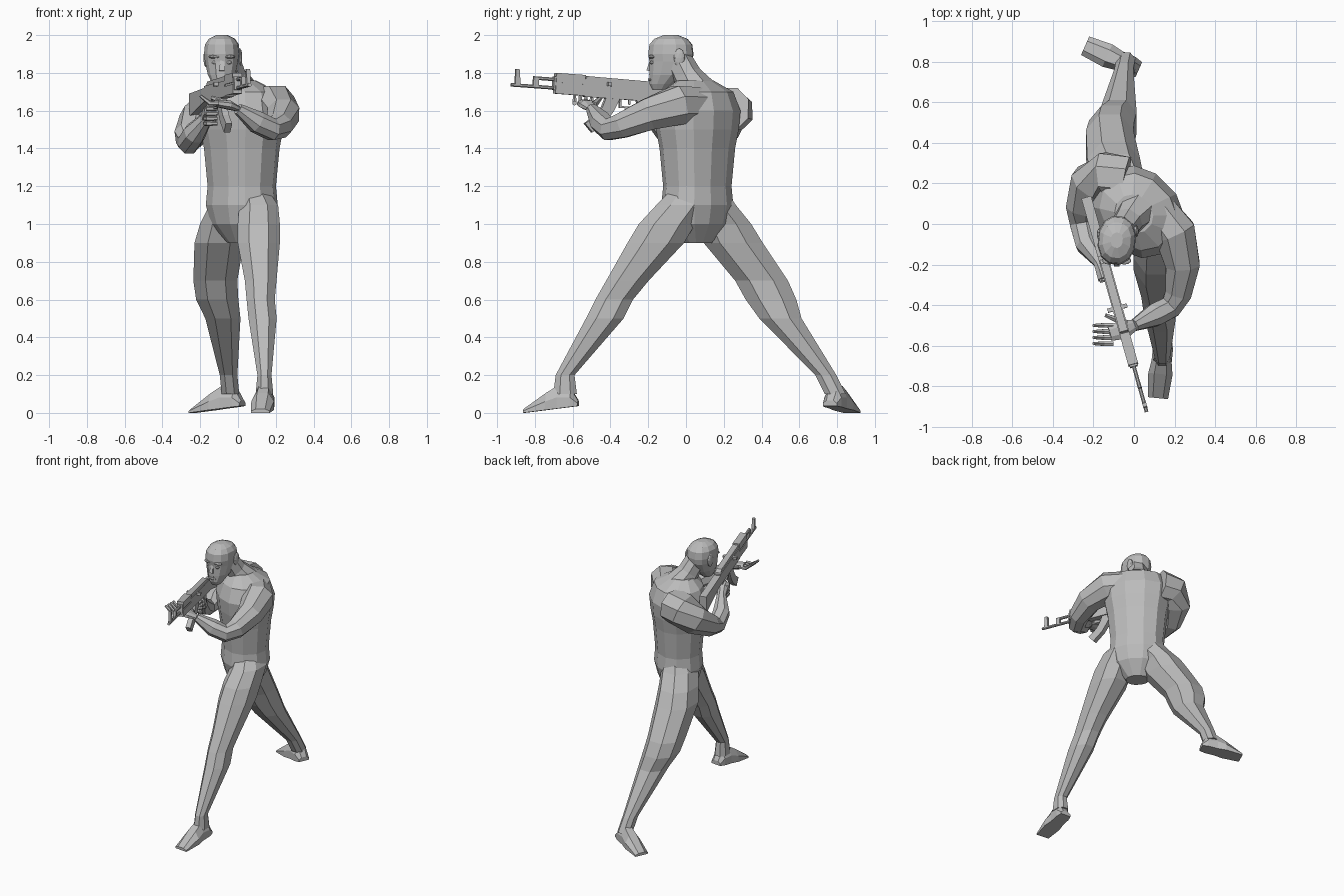
import bpy, bmesh
from math import cos, sin, pi, radians, copysign
from mathutils import Vector, Matrix

starter = bpy.data.objects.get("Cube")
if starter:
    bpy.data.objects.remove(starter, do_unlink=True)

UP = Vector((0, 0, 1))
colour = (.5, .5, .5, 1)
grey = bpy.data.materials.new("plain grey")
grey.use_nodes = True
grey.diffuse_color = colour
grey.node_tree.nodes["Principled BSDF"].inputs["Base Color"].default_value = colour


def finish(name, bm):
    bmesh.ops.recalc_face_normals(bm, faces=bm.faces)
    mesh = bpy.data.meshes.new(name)
    bm.to_mesh(mesh)
    bm.free()
    mesh.materials.append(grey)
    part = bpy.data.objects.new(name, mesh)
    bpy.context.collection.objects.link(part)


def loft(name, rings):
    """Skin a closed surface over rings with equal point counts."""
    bm = bmesh.new()
    loops = [[bm.verts.new(point) for point in ring] for ring in rings]
    for low, high in zip(loops, loops[1:]):
        for i in range(len(low)):
            bm.faces.new((low[i - 1], low[i], high[i], high[i - 1]))
    bm.faces.new(loops[0])
    bm.faces.new(loops[-1])
    finish(name, bm)


def oval(width, depth, sides):
    """Slightly squared oval, as (x, y) pairs."""
    def bend(value):
        return copysign(abs(value) ** .9, value)
    angles = [2 * pi * (i + .5) / sides for i in range(sides)]
    return [(width * bend(cos(a)), depth * bend(sin(a))) for a in angles]


def stack(name, slices, depth_ratio, sides=8, turn=0):
    """Horizontal slices given as height, x, y, half width."""
    spin = Matrix.Rotation(radians(turn), 3, "Z")
    loft(name, [[spin @ Vector((px, py, 0)) + Vector((x, y, z))
                 for px, py in oval(half, half * depth_ratio, sides)]
                for z, x, y, half in slices])


def limb(name, path, sides=8, flat=1):
    """Tube along points given as x, y, z, radius."""
    centres = [Vector(step[:3]) for step in path]
    rings = []
    for i, step in enumerate(path):
        ahead = centres[min(i + 1, len(path) - 1)]
        behind = centres[max(i - 1, 0)]
        side = (ahead - behind).cross(UP).normalized()
        rise = side.cross(ahead - behind).normalized()
        rings.append([centres[i] + side * a + rise * b
                      for a, b in oval(step[3], step[3] * flat, sides)])
    loft(name, rings)


def blob(name, centre, size):
    bm = bmesh.new()
    shape = Matrix.Translation(centre) @ Matrix.Diagonal((*size, 1))
    bmesh.ops.create_icosphere(bm, subdivisions=2, radius=1, matrix=shape)
    finish(name, bm)


def foot(name, ankle, toward):
    """Wedge foot from a slightly raised heel to the toe."""
    forward = Vector((*toward, 0)).normalized()
    side = UP.cross(forward)
    toe = .22
    rings = []
    for reach, half, height in [(-.07, .04, .03), (-.03, .05, .1), (.04, .05, .12),
                                (.1, .06, .09), (toe, .05, .02)]:
        middle = Vector((*ankle, 0)) + forward * reach + UP * (toe - reach) / 8
        section = [(-half, 0), (half, 0), (half, height / 2),
                   (half / 2, height), (-half / 2, height), (-half, height / 2)]
        rings.append([middle + side * s + UP * h for s, h in section])
    loft(name, rings)


# Torso, turned so the left shoulder leads
torso_widths = [.08, .17, .2, .19, .2, .21, .23, .24, .2]
stack("torso", [(.9 + i / 10, .02, .06, half) for i, half in enumerate(torso_widths)]
      + [(1.76, 0, .05, .1)], depth_ratio=.84, sides=12, turn=-45)

# Legs: left one strides forward, right one braces behind
stack("left_leg", [(1.2, .08, .03, .07), (1.1, .11, -.02, .11), (1, .11, -.1, .12),
                   (.9, .11, -.16, .12), (.7, .12, -.31, .09), (.6, .12, -.38, .08),
                   (.5, .13, -.43, .08), (.2, .14, -.64, .04), (.1, .14, -.64, .05)],
      depth_ratio=1.34)
stack("right_leg", [(1.2, -.01, .11, .08), (1.1, -.04, .13, .12), (1, -.08, .2, .13),
                    (.9, -.1, .25, .14), (.7, -.12, .4, .125), (.6, -.11, .45, .12),
                    (.5, -.08, .5, .1), (.2, -.05, .74, .05), (.1, -.04, .79, .05)],
      depth_ratio=1.2)
foot("left_foot", (.14, -.64), (-.1, -1))
foot("right_foot", (-.04, .79), (-.9, .4))

# Arms, from shoulder through elbow to wrist
limb("left_arm", [(.12, .06, 1.63, .1), (.2, -.04, 1.63, .11), (.24, -.2, 1.58, .09),
                  (.22, -.34, 1.52, .07), (.18, -.41, 1.5, .06), (.1, -.45, 1.54, .06),
                  (0, -.5, 1.61, .03)])
limb("right_arm", [(-.04, .22, 1.61, .12), (-.14, .24, 1.6, .12), (-.21, .2, 1.54, .11),
                   (-.26, .08, 1.46, .08), (-.26, 0, 1.43, .06), (-.23, -.1, 1.48, .06),
                   (-.16, -.2, 1.57, .03)])

# Left hand open under the handguard, right hand closed on the grip
limb("left_palm", [(0, -.5, 1.61, .03), (-.05, -.52, 1.63, .05), (-.12, -.54, 1.64, .04)], flat=.5)
limb("right_palm", [(-.17, -.19, 1.56, .03), (-.15, -.23, 1.59, .04), (-.14, -.27, 1.6, .04)])
limb("left_thumb", [(-.04, -.49, 1.63, .02), (-.14, -.45, 1.67, .01)], sides=6)
for i, label in enumerate(["index", "middle", "ring", "little"]):
    y = -.5 - .03 * i
    limb(f"left_{label}_finger", [(-.1, y, 1.64, .013), (-.15, y, 1.64, .013),
                                  (-.2, y, 1.68, .008)], sides=6)
    z = 1.61 - .026 * i
    limb(f"right_{label}_finger", [(-.17, -.23, z, .014), (-.16, -.28, z, .014),
                                   (-.11, -.27, z, .01)], sides=6)

# Neck and head
limb("neck", [(.01, .06, 1.7, .1), (-.03, .01, 1.78, .075), (-.06, -.04, 1.87, .07)])
face_x = -.085
stack("head", [(z, face_x, y, half) for z, y, half in [
    (1.71, -.14, .03), (1.74, -.13, .05), (1.79, -.1, .075), (1.86, -.08, .09),
    (1.9, -.08, .095), (1.95, -.08, .09), (1.98, -.08, .07), (2, -.08, .03)]],
    depth_ratio=1.28, sides=12, turn=-5)
limb("nose", [(face_x, -.18, 1.88, .01), (face_x, -.195, 1.81, .02)], sides=4)
blob("lips", (face_x, -.19, 1.765), (.03, .012, .01))
blob("left_ear", (face_x + .095, -.035, 1.88), (.013, .03, .05))
blob("right_ear", (face_x - .085, -.05, 1.88), (.013, .03, .05))
for sign, label in [(1, "left"), (-1, "right")]:
    blob(f"{label}_eye", (face_x + sign * .037, -.18, 1.855), (.016, .012, .01))
    blob(f"{label}_brow", (face_x + sign * .037, -.18, 1.885), (.035, .02, .01))

# Rifle frame: along the barrel, sideways, upward from the butt
along = Vector((.27, -.96, .07)).normalized()
across = along.cross(UP).normalized()
upward = across.cross(along)
butt = Vector((-.235, .13, 1.66))
WIDE, SLIM = .025, .01


def plate(name, outline, half):
    """Side outline in rifle coordinates, given thickness."""
    loft(name, [[butt + along * t + upward * u + across * s for t, u in outline]
                for s in (-half, half)])


def block(name, start, end, bottom, top, half):
    plate(name, [(start, bottom), (end, bottom), (end, top), (start, top)], half)


def rod(name, start, end, height, radius):
    limb(name, [(*(butt + along * t + upward * height), radius) for t in (start, end)])


plate("stock", [(0, -.09), (.3, -.03), (.33, .04), (0, .03)], WIDE)
block("receiver", .3, .7, -.035, .05, WIDE)
plate("receiver_cover", [(.32, .05), (.7, .05), (.69, .075), (.34, .07)], WIDE * .8)
block("lower_handguard", .7, .86, -.03, .02, WIDE)
block("upper_handguard", .7, .86, .03, .08, WIDE)
block("handguard_core", .69, .87, -.01, .06, SLIM * 2)
rod("barrel", .85, 1.1, 0, SLIM)
rod("gas_tube", .85, .98, .045, SLIM)
block("gas_block", .95, .98, 0, .05, SLIM)
plate("front_sight", [(1.05, 0), (1.08, 0), (1.08, .085), (1.06, .085)], SLIM)
plate("grip", [(.36, -.03), (.32, -.14), (.36, -.15), (.41, -.03)], WIDE * .7)

# Curved magazine: a rear edge and the same edge shifted forward
rear_edge = [(.5, -.03), (.53, -.1), (.57, -.16), (.64, -.22)]
front_edge = [(t + .08 + u / 6, u * .8) for t, u in rear_edge]
plate("magazine", rear_edge + front_edge[::-1], WIDE * .7)

# Trigger, its guard and the bolt handle
block("guard_bottom", .41, .5, -.08, -.07, SLIM)
block("guard_front", .49, .5, -.08, -.03, SLIM)
block("trigger", .44, .45, -.06, -.03, SLIM / 2)
block("bolt_handle", .56, .58, .03, .05, WIDE * 2)
